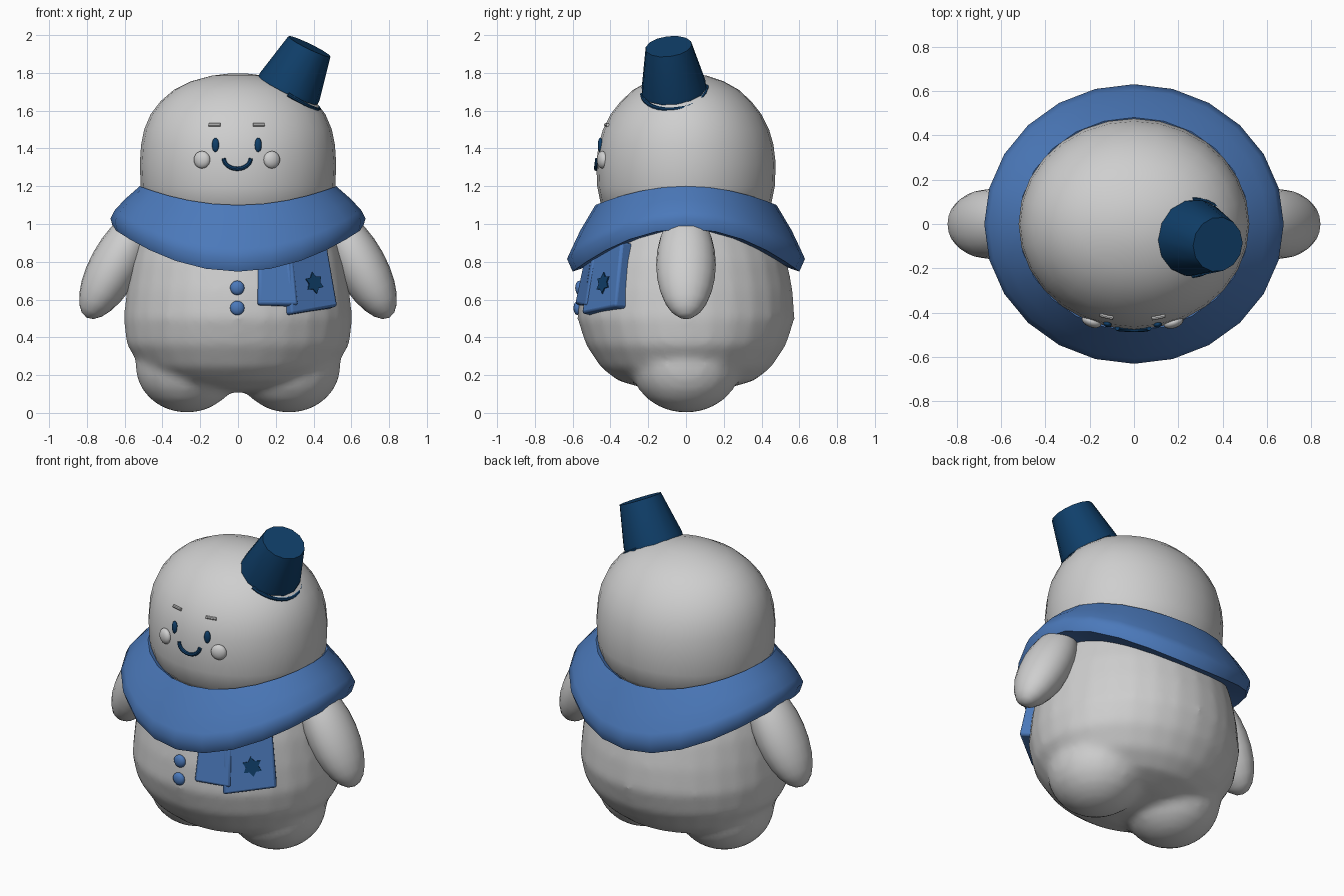
import bpy, bmesh, math
from mathutils import Vector, Matrix

if "Cube" in bpy.data.objects:
    bpy.data.objects.remove(bpy.data.objects["Cube"])


def material(name, col):
    m = bpy.data.materials.new(name)
    m.diffuse_color = (*col, 1)
    m.use_nodes = True
    m.node_tree.nodes["Principled BSDF"].inputs["Base Color"].default_value = m.diffuse_color
    return m


WHITE = material("snow white", (0.62, 0.62, 0.62))
BLUE = material("scarf blue", (0.07, 0.19, 0.49))
NAVY = material("navy", (0.005, 0.05, 0.145))


def make(name, bm, mat, angle=40):
    bmesh.ops.recalc_face_normals(bm, faces=bm.faces)
    me = bpy.data.meshes.new(name)
    bm.to_mesh(me)
    bm.free()
    me.materials.append(mat)
    ob = bpy.data.objects.new(name, me)
    bpy.context.collection.objects.link(ob)
    bpy.ops.object.select_all(action='DESELECT')
    ob.select_set(True)
    bpy.context.view_layer.objects.active = ob
    bpy.ops.object.shade_smooth_by_angle(angle=math.radians(angle))
    return ob


def loft(bm, rings, closed=False):
    """Skin rings of points; cap the ends or close the loop."""
    vs = [[bm.verts.new(p) for p in r] for r in rings]
    n = len(vs[0])
    for i in range(len(vs) if closed else len(vs) - 1):
        a, b = vs[i], vs[(i + 1) % len(vs)]
        for j in range(n):
            k = (j + 1) % n
            bm.faces.new((a[j], a[k], b[k], b[j]))
    if not closed:
        bm.faces.new(vs[0][::-1])
        bm.faces.new(vs[-1])


def oval(z, rx, ry, n=28):
    return [(rx * math.cos(t), ry * math.sin(t), z)
            for t in (2 * math.pi * i / n for i in range(n))]


def ellipsoid(bm, loc, radii, rot=Matrix(), u=20, v=12):
    bmesh.ops.create_uvsphere(bm, u_segments=u, v_segments=v, radius=1,
                              matrix=Matrix.Translation(loc) @ rot @ Matrix.Diagonal((*radii, 1)))


def tube(bm, path, r, n=8):
    """Round tube along a path of points."""
    rings = []
    for i, p in enumerate(path):
        d = (path[min(i + 1, len(path) - 1)] - path[max(i - 1, 0)]).normalized()
        q = d.to_track_quat('Z', 'Y')
        rings.append([p + q @ Vector((r * math.cos(2 * math.pi * k / n),
                                      r * math.sin(2 * math.pi * k / n), 0)) for k in range(n)])
    loft(bm, rings)


# body: belly and two stubby legs fused together
BELLY = [(.11, .05, .05), (.13, .25, .22), (.17, .40, .36), (.24, .51, .45), (.36, .59, .53),
         (.5, .605, .575), (.65, .59, .565), (.8, .565, .535), (.95, .52, .48), (1.1, .44, .40),
         (1.15, .2, .2)]
bm = bmesh.new()
loft(bm, [oval(*p) for p in BELLY])
for s in (-1, 1):
    ellipsoid(bm, (s * .27, 0, .25), (.275, .29, .25))
body = make("body", bm, WHITE)
rm = body.modifiers.new("fuse", 'REMESH')
rm.mode = 'VOXEL'
rm.voxel_size = .025
rm.use_smooth_shade = True
sm = body.modifiers.new("soften", 'SMOOTH')
sm.iterations = 6

# head
HEAD = [(1.0, .40, .36), (1.1, .49, .45), (1.2, .515, .47), (1.32, .52, .475), (1.42, .513, .463),
        (1.5, .497, .44), (1.58, .463, .40), (1.65, .41, .345), (1.71, .34, .28),
        (1.755, .25, .2), (1.785, .14, .11), (1.796, .05, .04)]
bm = bmesh.new()
loft(bm, [oval(*p) for p in HEAD])
make("head", bm, WHITE, 60)


def surface_y(table, x, z):
    """Front surface of a lofted form at x, z."""
    for (z0, a0, b0), (z1, a1, b1) in zip(table, table[1:]):
        if z0 <= z <= z1:
            f = (z - z0) / (z1 - z0)
            return -(b0 + f * (b1 - b0)) * math.sqrt(1 - (x / (a0 + f * (a1 - a0))) ** 2)


# face
def face_spot(name, x, z, radii, mat):
    bm = bmesh.new()
    ellipsoid(bm, (x, surface_y(HEAD, x, z), z), radii, Matrix.Rotation(x * 1.9, 4, 'Z'), 16, 10)
    make(name, bm, mat, 60)


for side, s in (("left", 1), ("right", -1)):
    face_spot(side + "_eye", s * .113 - .006, 1.418, (.019, .014, .038), NAVY)
    face_spot(side + "_cheek", s * .185 - .006, 1.34, (.046, .026, .046), WHITE)
    bx = s * .117 - .007
    bm = bmesh.new()
    tube(bm, [Vector((x, surface_y(HEAD, x, 1.525) - .004, 1.525))
              for x in (bx - .03, bx, bx + .03)], .009)
    make(side + "_brow", bm, WHITE)

bm = bmesh.new()
smile = []
for i in range(13):
    t = math.pi * (1.02 + .96 * i / 12)
    x, z = .072 * math.cos(t) - .004, 1.35 + .058 * math.sin(t)
    smile.append(Vector((x, surface_y(HEAD, x, z) - .002, z)))
tube(bm, smile, .011)
make("mouth", bm, NAVY)

# arms
for side, s in (("left", 1), ("right", -1)):
    bm = bmesh.new()
    ellipsoid(bm, (s * .648, 0, .785), (.135, .158, .32), Matrix.Rotation(-s * .5, 4, 'Y'))
    make(side + "_arm", bm, WHITE, 60)

# scarf collar: section points are x radius, y radius, height at front, height at side
SECTION = [(.49, .45, 1.08, 1.18), (.52, .48, 1.10, 1.20), (.60, .56, .965, 1.13),
           (.655, .605, .87, 1.07), (.675, .63, .815, 1.03), (.66, .60, .748, .975),
           (.49, .48, .79, .97)]
rings = []
for i in range(24):
    c, s = math.cos(math.pi * i / 12), math.sin(math.pi * i / 12)
    rings.append([(a * c, b * s, zf + (zs - zf) * c * c) for a, b, zf, zs in SECTION])
bm = bmesh.new()
loft(bm, rings, closed=True)
make("scarf_collar", bm, BLUE, 50)


# scarf tails: outer quad thickened inwards
def tail(name, quad, depth):
    q = [Vector(p) for p in quad]
    n = (q[1] - q[0]).cross(q[3] - q[0]).normalized()
    bm = bmesh.new()
    loft(bm, [q, [p - n * depth for p in q]])
    ob = make(name, bm, BLUE)
    bv = ob.modifiers.new("soft_edges", 'BEVEL')
    bv.width = .014
    bv.segments = 2
    return q, n


tail("scarf_tail_inner", [(.11, -.59, .575), (.32, -.535, .57), (.29, -.48, .88), (.11, -.53, .86)], .08)
q, n = tail("scarf_tail_outer", [(.285, -.555, .525), (.53, -.375, .565), (.47, -.34, .91),
                                 (.25, -.50, .88)], .08)

# six-pointed star on the outer tail
u = (q[1] - q[0]).normalized()
v = n.cross(u)
w = (q[0] * .44 + q[1] * .56) * .60 + (q[3] * .44 + q[2] * .56) * .40
w -= n * (w - q[0]).dot(n)
star = []
for i in range(12):
    t, r = math.pi * i / 6 + math.pi / 2, (.058, .036)[i % 2]
    star.append(w + u * r * math.cos(t) + v * r * math.sin(t))
bm = bmesh.new()
loft(bm, [[p - n * .002 for p in star], [p + n * .007 for p in star]])
make("star", bm, NAVY, 20)

# buttons
for name, z in (("upper_button", .662), ("lower_button", .555)):
    bm = bmesh.new()
    ellipsoid(bm, (-.004, surface_y(BELLY, 0, z) - .002, z), (.038, .022, .038), u=16, v=10)
    make(name, bm, BLUE, 60)

# bucket hat with a wire handle
base, top = Vector((.265, -.062, 1.708)), Vector((.378, -.092, 1.94))
axis = (top - base).normalized()
down = (Vector((1, 0, 0)) - axis * axis.x).normalized()
across = axis.cross(down)


def disc(c, r, n=14):
    return [c + (down * math.cos(2 * math.pi * i / n) + across * math.sin(2 * math.pi * i / n)) * r
            for i in range(n)]


bm = bmesh.new()
loft(bm, [disc(base, .174), disc(base + axis * .02, .174), disc(top, .124)])
make("bucket", bm, NAVY, 35)

bm = bmesh.new()
tube(bm, [base + across * .172 * math.cos(t) + down * .19 * math.sin(t) - axis * .02 * math.sin(t)
          for t in (math.pi * i / 16 for i in range(17))], .011)
make("bucket_handle", bm, NAVY)
